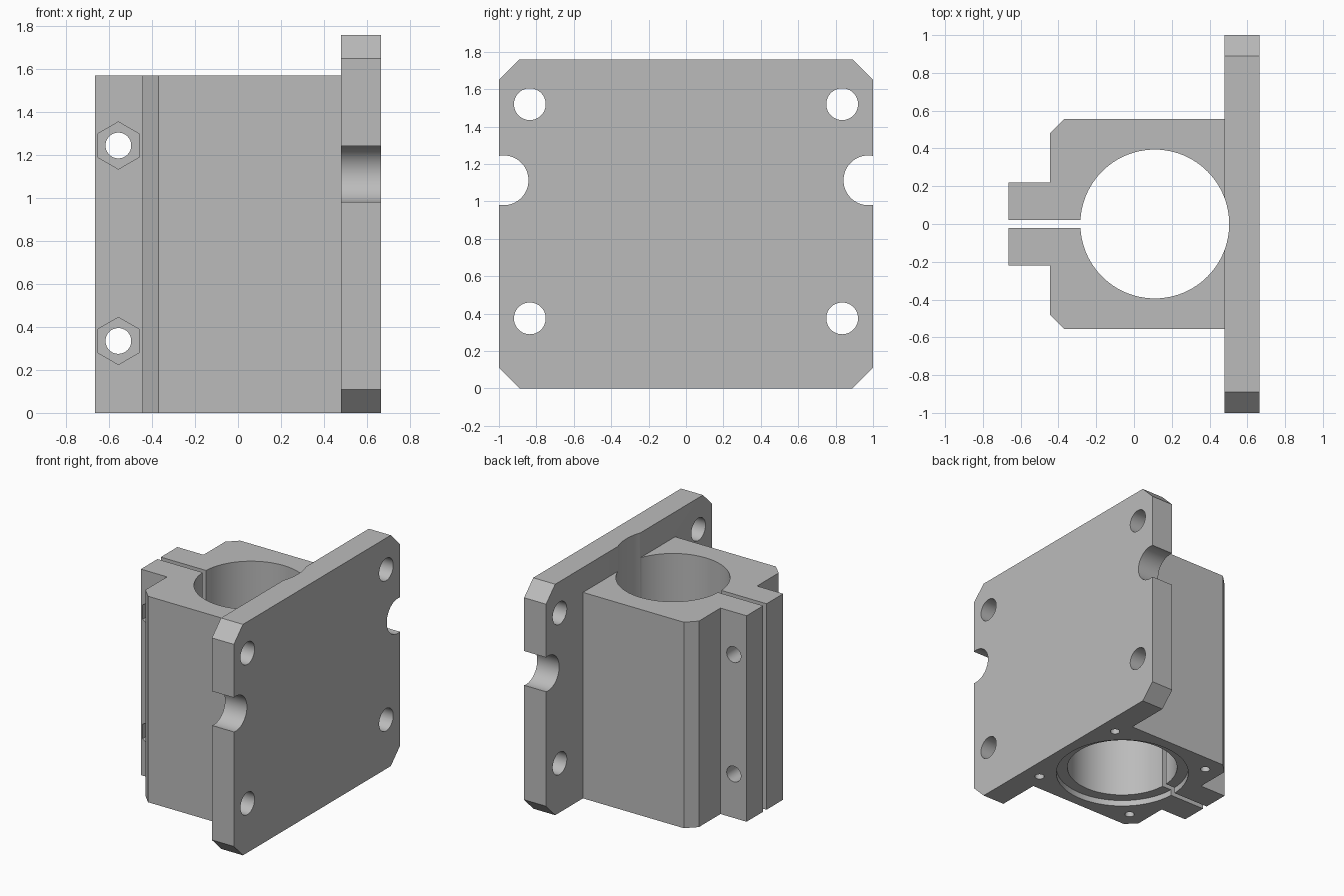
import bpy
import bmesh
from math import radians

cube = bpy.data.objects.get("Cube")
if cube:
    bpy.data.objects.remove(cube, do_unlink=True)

grey = bpy.data.materials.new("plain grey")
grey.use_nodes = True
colour = (0.5, 0.5, 0.5, 1)
grey.diffuse_color = colour
grey.node_tree.nodes["Principled BSDF"].inputs["Base Color"].default_value = colour

HEIGHT = 1.57                  # clamp body height
BORE_X = 0.11                  # bore axis
PLATE_X, PLATE_END = 0.48, 0.665


def prism(name, outline, offset):
    """Extrude a flat outline of 3D points along offset."""
    bm = bmesh.new()
    face = bm.faces.new([bm.verts.new(p) for p in outline])
    top = bmesh.ops.extrude_face_region(bm, geom=[face])["geom"]
    verts = [v for v in top if isinstance(v, bmesh.types.BMVert)]
    bmesh.ops.translate(bm, verts=verts, vec=offset)
    bmesh.ops.recalc_face_normals(bm, faces=bm.faces)
    mesh = bpy.data.meshes.new(name)
    bm.to_mesh(mesh)
    bm.free()
    mesh.materials.append(grey)
    obj = bpy.data.objects.new(name, mesh)
    bpy.context.collection.objects.link(obj)
    return obj


def cylinder(radius, start, length, axis, sides=48):
    """Cylinder running from start along the positive axis."""
    rotation = {"x": (0, radians(90), 0), "y": (radians(90), 0, 0), "z": (0, 0, 0)}[axis]
    centre = list(start)
    centre["xyz".index(axis)] += length / 2
    bpy.ops.mesh.primitive_cylinder_add(vertices=sides, radius=radius, depth=length,
                                        location=centre, rotation=rotation)
    obj = bpy.context.object
    obj.data.materials.append(grey)
    return obj


def combine(target, other, operation):
    """Apply a boolean and discard the helper."""
    other.hide_render = True
    mod = target.modifiers.new("boolean", "BOOLEAN")
    mod.operation = operation
    mod.solver = "EXACT"
    mod.object = other
    bpy.ops.object.select_all(action="DESELECT")
    bpy.context.view_layer.objects.active = target
    target.select_set(True)
    bpy.ops.object.modifier_apply(modifier=mod.name)
    bpy.data.objects.remove(other, do_unlink=True)


# Clamp body with chamfered corners and the clamping lugs
half = [(0.55, 0.555), (-0.37, 0.555), (-0.445, 0.48), (-0.445, 0.22), (-0.665, 0.22)]
outline = half + [(x, -y) for x, y in reversed(half)]
mount = prism("clamp_mount", [(x, y, 0) for x, y in outline], (0, 0, HEIGHT))

# Mounting plate with four chamfered corners
top, c = 1.76, 0.11
side = [(1 - c, 0), (1, c), (1, top - c), (1 - c, top)]
outline = side + [(-y, z) for y, z in reversed(side)]
plate = prism("mounting_plate", [(PLATE_X, y, z) for y, z in outline],
              (PLATE_END - PLATE_X, 0, 0))
combine(mount, plate, "UNION")

# Main bore and the shallow recess beneath it
combine(mount, cylinder(0.394, (BORE_X, 0, -0.2), 2.4, "z", 96), "DIFFERENCE")
combine(mount, cylinder(0.475, (BORE_X, 0, -0.2), 0.245, "z", 96), "DIFFERENCE")

# Clamping slot
slot = [(-0.8, -0.02, -0.1), (0, -0.02, -0.1), (0, 0.02, -0.1), (-0.8, 0.02, -0.1)]
combine(mount, prism("slot_cutter", slot, (0, 0, 2)), "DIFFERENCE")

# Clamp bolt holes with hexagonal nut pockets at the front
for z in (0.335, 1.245):
    combine(mount, cylinder(0.06, (-0.557, -0.5, z), 1, "y"), "DIFFERENCE")
    combine(mount, cylinder(0.11, (-0.557, -0.4, z), 0.25, "y", 6), "DIFFERENCE")

for s in (-1, 1):
    # Plate bolt holes and the round edge notches
    for z in (0.375, 1.52):
        combine(mount, cylinder(0.085, (0.4, s * 0.835, z), 0.4, "x"), "DIFFERENCE")
    combine(mount, cylinder(0.133, (0.4, s * 0.975, 1.113), 0.4, "x", 64), "DIFFERENCE")
    # Blind screw holes in the underside
    for t in (-1, 1):
        spot = (BORE_X + t * 0.423, s * 0.423, -0.1)
        combine(mount, cylinder(0.034, spot, 0.4, "z", 32), "DIFFERENCE")

bpy.context.view_layer.objects.active = mount
mount.select_set(True)
bpy.ops.object.shade_smooth_by_angle(angle=radians(30))
